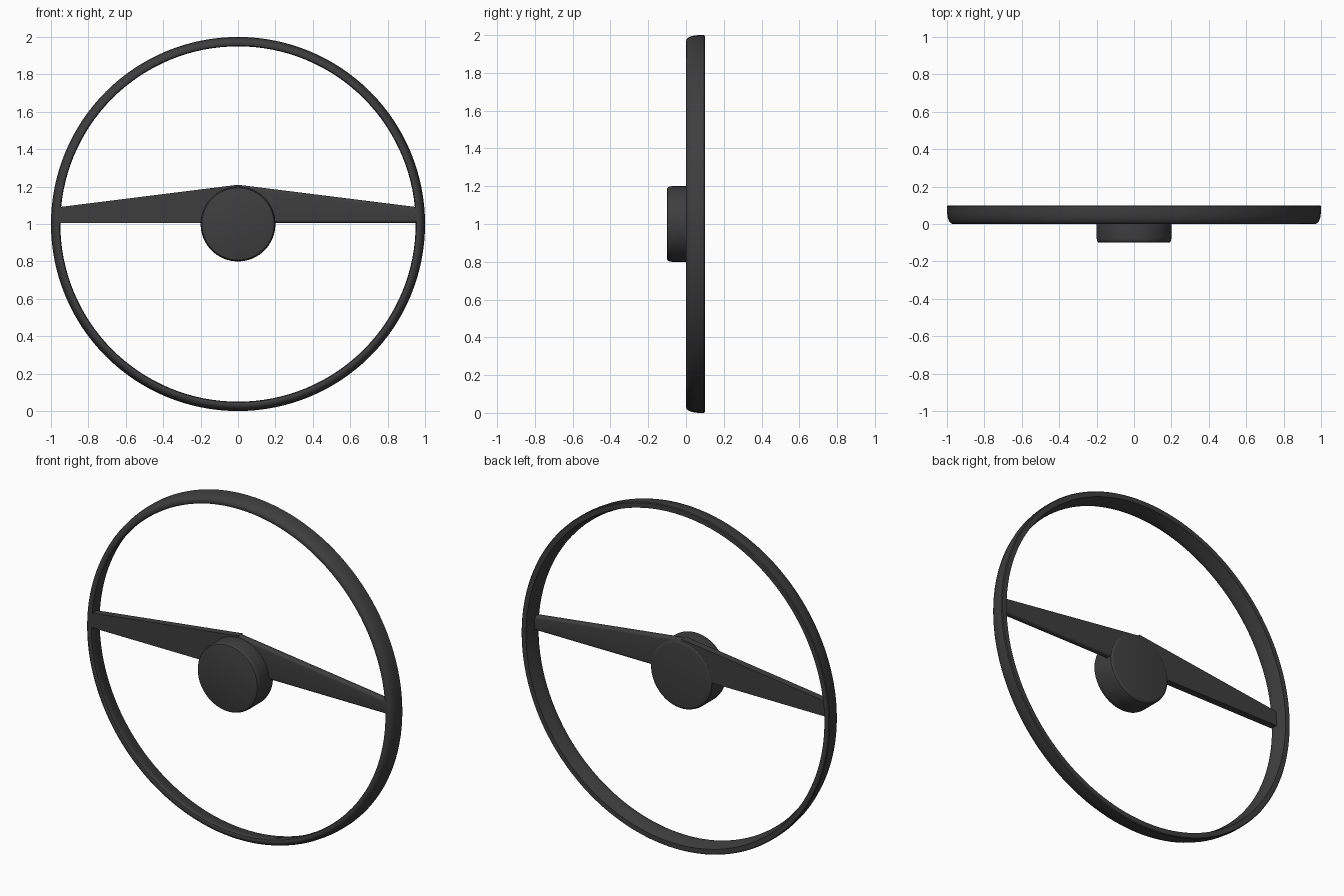
import bpy, bmesh
from math import radians
from mathutils import Vector, Matrix

cube = bpy.data.objects.get("Cube")
if cube:
    bpy.data.objects.remove(cube, do_unlink=True)

charcoal = bpy.data.materials.new("charcoal")
charcoal.use_nodes = True
charcoal.diffuse_color = (0.048, 0.048, 0.048, 1)
charcoal.node_tree.nodes["Principled BSDF"].inputs["Base Color"].default_value = charcoal.diffuse_color
CENTRE = Vector((0, 0, 1))


def finish(name, bm, angle=35):
    """Turn a bmesh into a smooth shaded, coloured object."""
    bmesh.ops.remove_doubles(bm, verts=bm.verts, dist=1e-5)
    bmesh.ops.recalc_face_normals(bm, faces=bm.faces)
    mesh = bpy.data.meshes.new(name)
    bm.to_mesh(mesh)
    bm.free()
    mesh.materials.append(charcoal)
    obj = bpy.data.objects.new(name, mesh)
    bpy.context.collection.objects.link(obj)
    bpy.ops.object.select_all(action='DESELECT')
    obj.select_set(True)
    bpy.context.view_layer.objects.active = obj
    bpy.ops.object.shade_smooth_by_angle(angle=radians(angle))
    return obj


def lathe(name, profile, closed, steps):
    """Spin (radius, y) points around the y axis through the wheel centre."""
    bm = bmesh.new()
    verts = [bm.verts.new((r, y, 1)) for r, y in profile]
    pairs = list(zip(verts, verts[1:]))
    if closed:
        pairs.append((verts[-1], verts[0]))
    edges = [bm.edges.new(p) for p in pairs]
    bmesh.ops.spin(bm, geom=verts + edges, cent=CENTRE, axis=(0, 1, 0),
                   angle=radians(360), steps=steps, use_merge=True)
    return finish(name, bm)


# Rim: rounded towards the front, flat at the back
lathe("rim", [(0.968, 0.1), (0.996, 0.1), (1.0, 0.095), (1.0, 0.065),
              (0.996, 0.035), (0.988, 0.013), (0.976, 0.002), (0.964, 0.0),
              (0.954, 0.004), (0.95, 0.014), (0.952, 0.035), (0.96, 0.07)],
      True, 128)

# Hub: drum with softened edges
lathe("hub", [(0, -0.1), (0.185, -0.1), (0.193, -0.097), (0.198, -0.089),
              (0.2, -0.075), (0.2, 0.03), (0.197, 0.042), (0.19, 0.048),
              (0.18, 0.05), (0, 0.05)], False, 64)

# Spokes: one tapered bar per side, tallest at the hub
for side, name in ((1, "left_spoke"), (-1, "right_spoke")):
    bm = bmesh.new()
    bmesh.ops.create_cube(bm, size=1, matrix=Matrix.Translation((0.5, 0.5, 0.5)))
    for v in bm.verts:
        outer = v.co.x > 0.5
        top = 1.09 if outer else 1.21
        v.co = Vector((side * (0.96 if outer else 0), 0.003 + 0.041 * v.co.y,
                       top if v.co.z > 0.5 else 1.005))
    long_edges = [e for e in bm.edges
                  if abs(e.verts[0].co.x - e.verts[1].co.x) > 0.5]
    bmesh.ops.bevel(bm, geom=long_edges, offset=0.016, segments=5,
                    profile=0.5, affect='EDGES')
    finish(name, bm)
